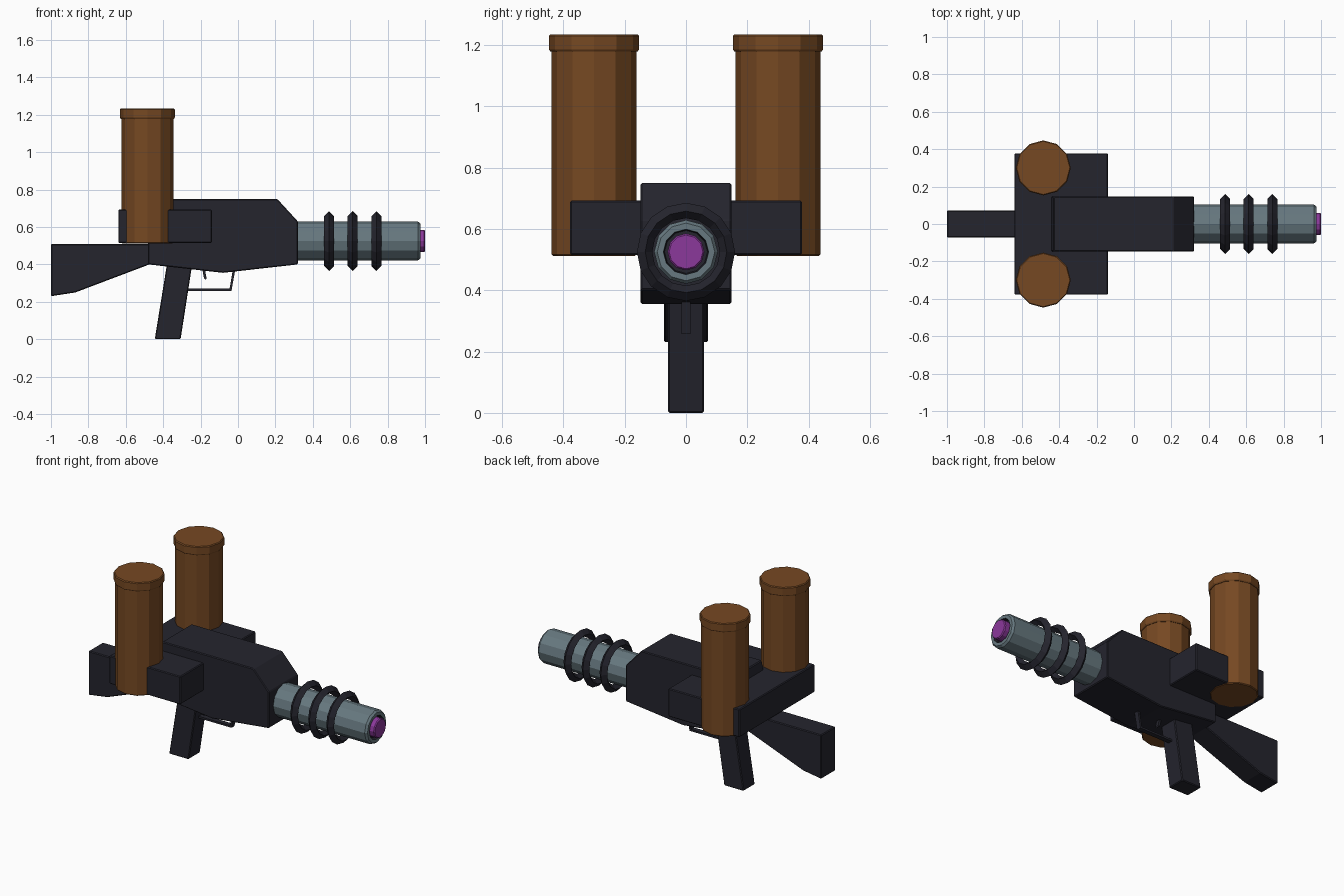
import bpy, bmesh, math

if "Cube" in bpy.data.objects:
    bpy.data.objects.remove(bpy.data.objects["Cube"])


def material(name, rgb):
    m = bpy.data.materials.new(name)
    m.diffuse_color = (*rgb, 1.0)
    m.use_nodes = True
    m.node_tree.nodes["Principled BSDF"].inputs["Base Color"].default_value = m.diffuse_color
    return m


DARK = material("dark_gunmetal", (0.018, 0.018, 0.027))
BROWN = material("brown", (0.18, 0.065, 0.016))
STEEL = material("grey_steel", (0.135, 0.19, 0.215))
PURPLE = material("purple", (0.26, 0.04, 0.33))


def finish(name, bm, mat, bevel=0.0):
    bmesh.ops.recalc_face_normals(bm, faces=bm.faces[:])
    mesh = bpy.data.meshes.new(name)
    bm.to_mesh(mesh)
    bm.free()
    mesh.materials.append(mat)
    obj = bpy.data.objects.new(name, mesh)
    bpy.context.collection.objects.link(obj)
    if bevel:
        mod = obj.modifiers.new("edge_bevel", 'BEVEL')
        mod.width, mod.segments = bevel, 1
        mod.limit_method, mod.angle_limit = 'ANGLE', math.radians(35)
    return obj


def slab(name, outline, half, mat, bevel=0.005):
    """Extrude an x-z outline between y = -half and y = half."""
    bm = bmesh.new()
    face = bm.faces.new([bm.verts.new((x, -half, z)) for x, z in outline])
    out = bmesh.ops.extrude_face_region(bm, geom=[face])
    verts = [v for v in out["geom"] if isinstance(v, bmesh.types.BMVert)]
    bmesh.ops.translate(bm, verts=verts, vec=(0, 2 * half, 0))
    return finish(name, bm, mat, bevel)


def lathe(name, profile, centre, axis, mat, sides=12, closed=False):
    """Spin (distance, radius) points round the x or z axis."""
    bm = bmesh.new()
    rings = []
    for d, r in profile:
        ring = []
        for i in range(sides):
            a = 2 * math.pi * i / sides
            u, v = r * math.cos(a), r * math.sin(a)
            off = (d, u, v) if axis == 'X' else (u, v, d)
            ring.append(bm.verts.new([c + o for c, o in zip(centre, off)]))
        rings.append(ring)
    pairs = list(zip(rings, rings[1:]))
    if closed:
        pairs.append((rings[-1], rings[0]))
    else:
        bm.faces.new(rings[0])
        bm.faces.new(rings[-1])
    for a, b in pairs:
        for i in range(sides):
            j = (i + 1) % sides
            bm.faces.new((a[i], a[j], b[j], b[i]))
    return finish(name, bm, mat)


# Receiver, shoulder stock and grip
slab("body", [(-0.48, 0.40), (-0.08, 0.355), (0.32, 0.40), (0.32, 0.63),
              (0.21, 0.75), (-0.43, 0.75), (-0.48, 0.51)], 0.148, DARK)
slab("stock", [(-1.0, 0.23), (-0.87, 0.25), (-0.46, 0.405),
               (-0.46, 0.51), (-1.0, 0.51)], 0.072, DARK)
slab("grip", [(-0.445, 0.0), (-0.307, 0.0), (-0.245, 0.40),
              (-0.38, 0.40)], 0.058, DARK)

# Crossbar carrying the two tanks
slab("crossbar", [(-0.64, 0.515), (-0.14, 0.515), (-0.14, 0.693),
                  (-0.64, 0.693)], 0.378, DARK)

# Trigger guard and trigger
slab("trigger_guard", [(-0.275, 0.258), (-0.035, 0.258), (-0.015, 0.37),
                       (-0.028, 0.37), (-0.045, 0.27), (-0.275, 0.27)],
     0.015, DARK, 0)
slab("trigger", [(-0.172, 0.318), (-0.168, 0.326), (-0.178, 0.38),
                 (-0.192, 0.38), (-0.182, 0.326)], 0.012, DARK, 0)

# Tanks with wider lids
for side, y in (("front", -0.30), ("back", 0.30)):
    lathe(side + "_tank", [(0.512, 0.134), (0.517, 0.139), (1.18, 0.139)],
          (-0.485, y, 0), 'Z', BROWN)
    lathe(side + "_tank_lid", [(1.178, 0.142), (1.185, 0.147), (1.229, 0.147),
                               (1.234, 0.142)], (-0.485, y, 0), 'Z', BROWN)

# Barrel with a hollow dark muzzle and a glowing core
AXIS = (0, 0, 0.525)
barrel = lathe("barrel", [(0.30, 0.104), (0.962, 0.104), (0.975, 0.094),
                          (0.975, 0.074), (0.95, 0.070)], AXIS, 'X', STEEL)
barrel.data.materials.append(DARK)
for p in barrel.data.polygons:
    radius = math.hypot(p.center.y, p.center.z - AXIS[2])
    if p.center.x > 0.94 and radius < 0.073:
        p.material_index = 1
lathe("muzzle_core", [(0.94, 0.060), (0.994, 0.060), (1.0, 0.055)],
      AXIS, 'X', PURPLE)

# Three coil rings floating round the barrel
for n, x in enumerate((0.487, 0.613, 0.74), 1):
    lathe("coil_ring_%d" % n, [(x, 0.110), (x + 0.027, 0.133), (x, 0.160),
                               (x - 0.027, 0.133)], AXIS, 'X', DARK,
          sides=16, closed=True)
